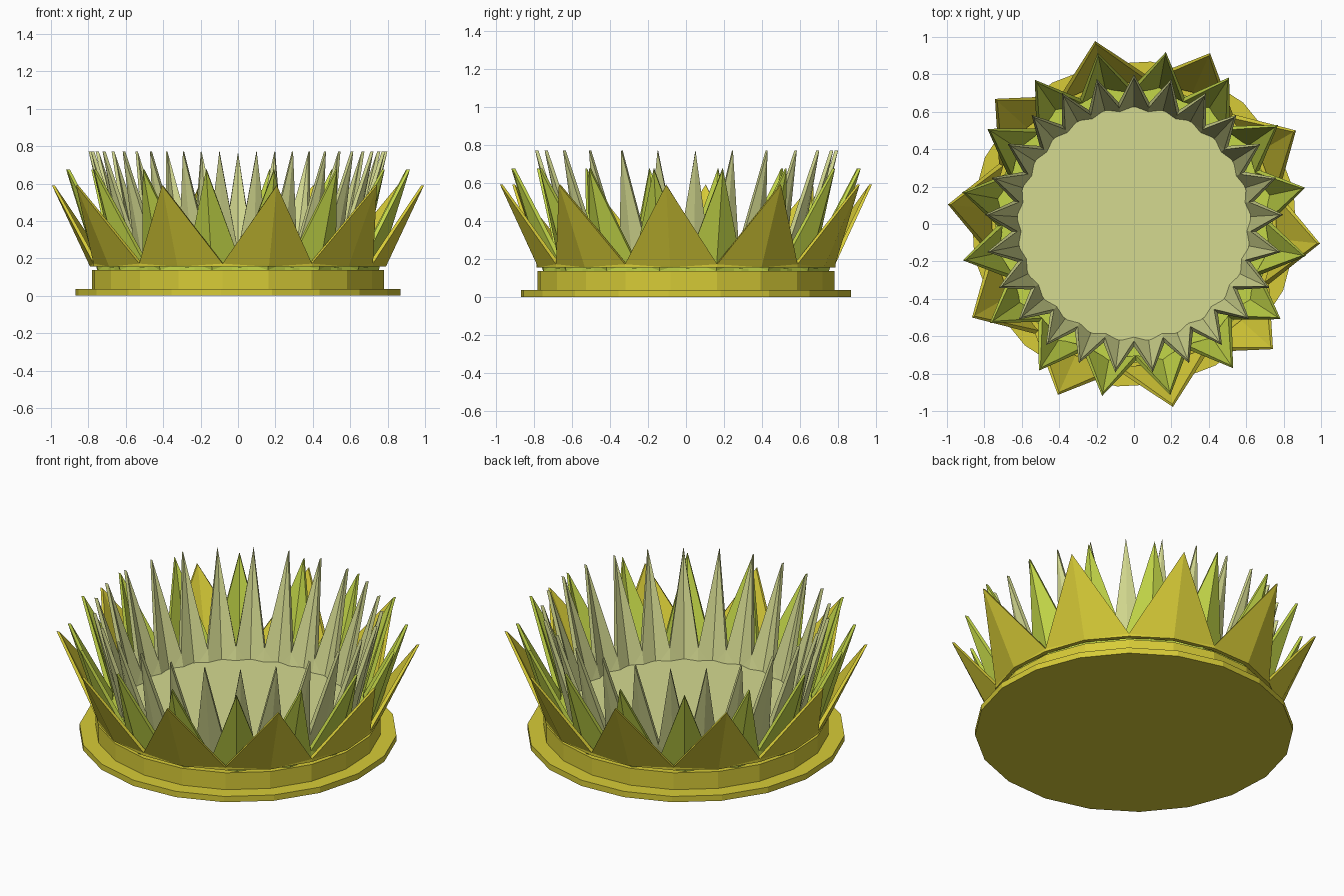
import bpy, bmesh, math

if "Cube" in bpy.data.objects:
    bpy.data.objects.remove(bpy.data.objects["Cube"])


def material(name, rgb):
    m = bpy.data.materials.new(name)
    m.diffuse_color = (*rgb, 1.0)
    m.use_nodes = True
    m.node_tree.nodes["Principled BSDF"].inputs["Base Color"].default_value = m.diffuse_color
    return m


YELLOW = material("golden yellow", (0.68, 0.60, 0.038))
GREEN = material("leaf green", (0.55, 0.68, 0.065))
PALE = material("pale olive", (0.66, 0.70, 0.28))


def finish(bm, name, mat):
    bmesh.ops.recalc_face_normals(bm, faces=bm.faces[:])
    mesh = bpy.data.meshes.new(name)
    bm.to_mesh(mesh)
    bm.free()
    mesh.materials.append(mat)
    obj = bpy.data.objects.new(name, mesh)
    bpy.context.collection.objects.link(obj)
    return obj


def polar(r, z, deg):
    a = math.radians(deg)
    return (r * math.cos(a), r * math.sin(a), z)


def disc(name, r, z0, z1, sides, start, mat):
    """Flat-sided drum with one corner at the start angle."""
    bm = bmesh.new()
    rings = [[bm.verts.new(polar(r, z, start + 360 * i / sides)) for i in range(sides)]
             for z in (z0, z1)]
    for ring in rings:
        bm.faces.new(ring)
    for i in range(sides):
        j = (i + 1) % sides
        bm.faces.new((rings[0][i], rings[0][j], rings[1][j], rings[1][i]))
    return finish(bm, name, mat)


def crown(name, count, start, tip, tip_base, valley, valley_base, thick, mat):
    """Thin folded ring of pointed petals; each point is (radius, height)."""
    bm = bmesh.new()
    cols = []
    for i in range(2 * count):
        deg = start + 180 * i / count
        top, low = (tip, tip_base) if i % 2 == 0 else (valley, valley_base)
        t = thick * (0.6 if i % 2 == 0 else 1.0)
        cols.append([bm.verts.new(polar(r, z, deg)) for r, z in
                     (low, top, (top[0] - t, top[1]), (low[0] - thick, low[1]))])
    for i in range(2 * count):
        a, b = cols[i], cols[(i + 1) % (2 * count)]
        if i % 2:
            a, b = b, a                      # a is always the tip column
        for lo, hi in ((0, 1), (3, 2)):      # outer and inner skins
            bm.faces.new((a[lo], b[lo], b[hi]))
            bm.faces.new((a[lo], b[hi], a[hi]))
        bm.faces.new((a[1], b[1], b[2], a[2]))   # rim
        bm.faces.new((a[0], b[0], b[3], a[3]))   # underside
    return finish(bm, name, mat)


# stepped base
disc("base_plate", 0.873, 0.0, 0.035, 20, 12, YELLOW)
disc("base_drum", 0.785, 0.035, 0.137, 20, 12, YELLOW)

# three nested rows of petals
crown("outer_petals", 10, -6, (1.0, 0.59), (0.795, 0.155), (0.79, 0.172),
      (0.79, 0.155), 0.025, YELLOW)
crown("middle_petals", 16, 12, (0.935, 0.675), (0.765, 0.137), (0.73, 0.19),
      (0.73, 0.137), 0.028, GREEN)
crown("inner_petals", 25, 90, (0.80, 0.77), (0.65, 0.137), (0.655, 0.24),
      (0.625, 0.137), 0.03, PALE)

# floor inside the petals
disc("middle_floor", 0.74, 0.135, 0.15, 32, 12, GREEN)
disc("inner_floor", 0.625, 0.135, 0.17, 50, 90, PALE)
